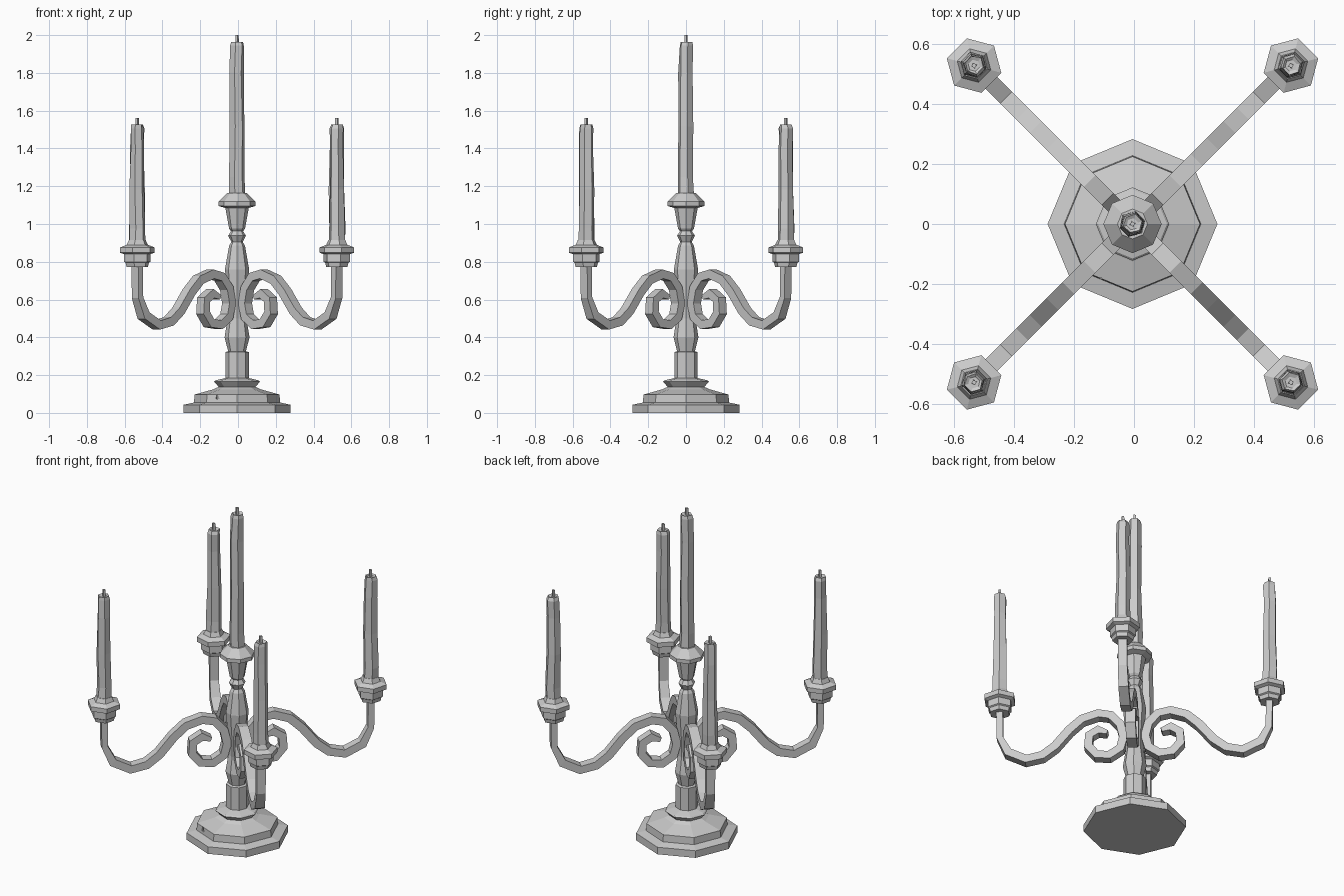
import bpy, bmesh, math, random
from mathutils import Vector, Matrix

if "Cube" in bpy.data.objects:
    bpy.data.objects.remove(bpy.data.objects["Cube"])

random.seed(4)
CX = -0.005          # slight offset of the whole piece
REACH = 0.747        # distance of outer candles from the axis


def finish(name, bm):
    bmesh.ops.recalc_face_normals(bm, faces=bm.faces)
    me = bpy.data.meshes.new(name)
    bm.to_mesh(me)
    bm.free()
    ob = bpy.data.objects.new(name, me)
    bpy.context.collection.objects.link(ob)
    return ob


def skin(bm, rings):
    """Bridge successive vertex rings and cap both ends."""
    n = len(rings[0])
    for a, b in zip(rings, rings[1:]):
        for i in range(n):
            j = (i + 1) % n
            bm.faces.new((a[i], a[j], b[j], b[i]))
    bm.faces.new(rings[0][::-1])
    bm.faces.new(rings[-1])


def lathe(name, profile, sides, at=(CX, 0), turn=0.0, wobble=0.0):
    bm = bmesh.new()
    rings = []
    for k, (r, z) in enumerate(profile):
        w = wobble if 0 < k < len(profile) - 1 else 0
        dx, dy = random.uniform(-w, w), random.uniform(-w, w)
        ring = []
        for i in range(sides):
            a = turn + math.tau * i / sides
            rr = r + random.uniform(-w, w)
            ring.append(bm.verts.new((at[0] + dx + rr * math.cos(a),
                                      at[1] + dy + rr * math.sin(a), z)))
        rings.append(ring)
    skin(bm, rings)
    return finish(name, bm)


def candle(name, at, z0, z1, turn):
    h = z1 - z0
    lathe(name, [(0.044, z0), (0.042, z0 + 0.12 * h), (0.040, z0 + 0.45 * h),
                 (0.037, z0 + 0.8 * h), (0.036, z1 - 0.02), (0.031, z1),
                 (0.02, z1 - 0.006)], 6, at, turn, 0.003)
    lathe(name + "_wick", [(0.010, z1 - 0.03), (0.009, z1 + 0.036)], 4, at, turn)


def arm(name, angle):
    # outer stem, S-bend, then scroll curling beside the column
    path = [(REACH, .79), (.745, .61), (.70, .515), (.60, .465), (.51, .485),
            (.44, .54), (.36, .64), (.29, .705), (.20, .735), (.13, .72),
            (.078, .66), (.06, .58), (.078, .51), (.14, .467), (.21, .475),
            (.255, .53), (.25, .60), (.20, .632), (.15, .612)]
    pts = [Vector((u, 0, z)) for u, z in path]
    rot = Matrix.Translation((CX, 0, 0)) @ Matrix.Rotation(angle, 4, 'Z')
    bm = bmesh.new()
    rings = []
    for i, p in enumerate(pts):
        t = (pts[min(i + 1, len(pts) - 1)] - pts[max(i - 1, 0)]).normalized()
        n = Vector((-t.z, 0, t.x))
        thick = 0.018 if i < 2 else 0.024
        if i == len(pts) - 1:
            thick = 0.012
        y = Vector((0, 0.025 if i < 2 else 0.028, 0))
        rings.append([bm.verts.new(rot @ (p + n * a * thick + y * b))
                      for a, b in ((1, 1), (1, -1), (-1, -1), (-1, 1))])
    skin(bm, rings)
    finish(name, bm)


# Stepped octagonal base
base = lathe("base", [(.283, 0), (.283, .043), (.228, .055), (.225, .097),
                      (.125, .125), (.097, .138), (.122, .165), (.115, .172),
                      (.06, .185)], 8)

# Turned column with knop
column = lathe("column", [(.062, .17), (.062, .322), (.047, .326), (.066, .40),
                          (.050, .50), (.052, .62), (.064, .76), (.042, .885),
                          (.030, .905), (.047, .938), (.030, .965)], 8)

# Central cup and candle
lathe("center_cup", [(.030, .96), (.042, .975), (.062, 1.085), (.097, 1.095),
                     (.097, 1.118), (.050, 1.165)], 8)
candle("center_candle", (CX, 0), 1.15, 1.964, 0.26)

# Four arms with hexagonal cups and candles
for k in range(4):
    ang = math.radians(45 + 90 * k)
    at = (CX + REACH * math.cos(ang), REACH * math.sin(ang))
    turn = ang - math.radians(30)
    arm(f"arm_{k + 1}", ang)
    lathe(f"arm_cup_{k + 1}", [(.058, .772), (.064, .795), (.072, .80),
                               (.072, .84), (.094, .848), (.094, .876),
                               (.058, .89), (.046, .915)], 6, at, turn)
    candle(f"arm_candle_{k + 1}", at, .90, 1.526, turn)


# Small chips knocked out of the base and column
def chip(target, loc, size):
    bm = bmesh.new()
    bmesh.ops.create_cone(bm, cap_ends=True, segments=3, radius1=1, radius2=0.3,
                          depth=1.5)
    cutter = finish(target.name + "_chip_cutter", bm)
    cutter.location = loc
    cutter.scale = size
    cutter.hide_render = True
    cutter.display_type = 'WIRE'
    mod = target.modifiers.new("chip", 'BOOLEAN')
    mod.operation = 'DIFFERENCE'
    mod.solver = 'EXACT'
    mod.object = cutter


chip(base, (-0.11, -0.19, 0.095), (.025, .02, .03))
chip(column, (0.03, -0.062, 0.255), (.035, .012, .012))
